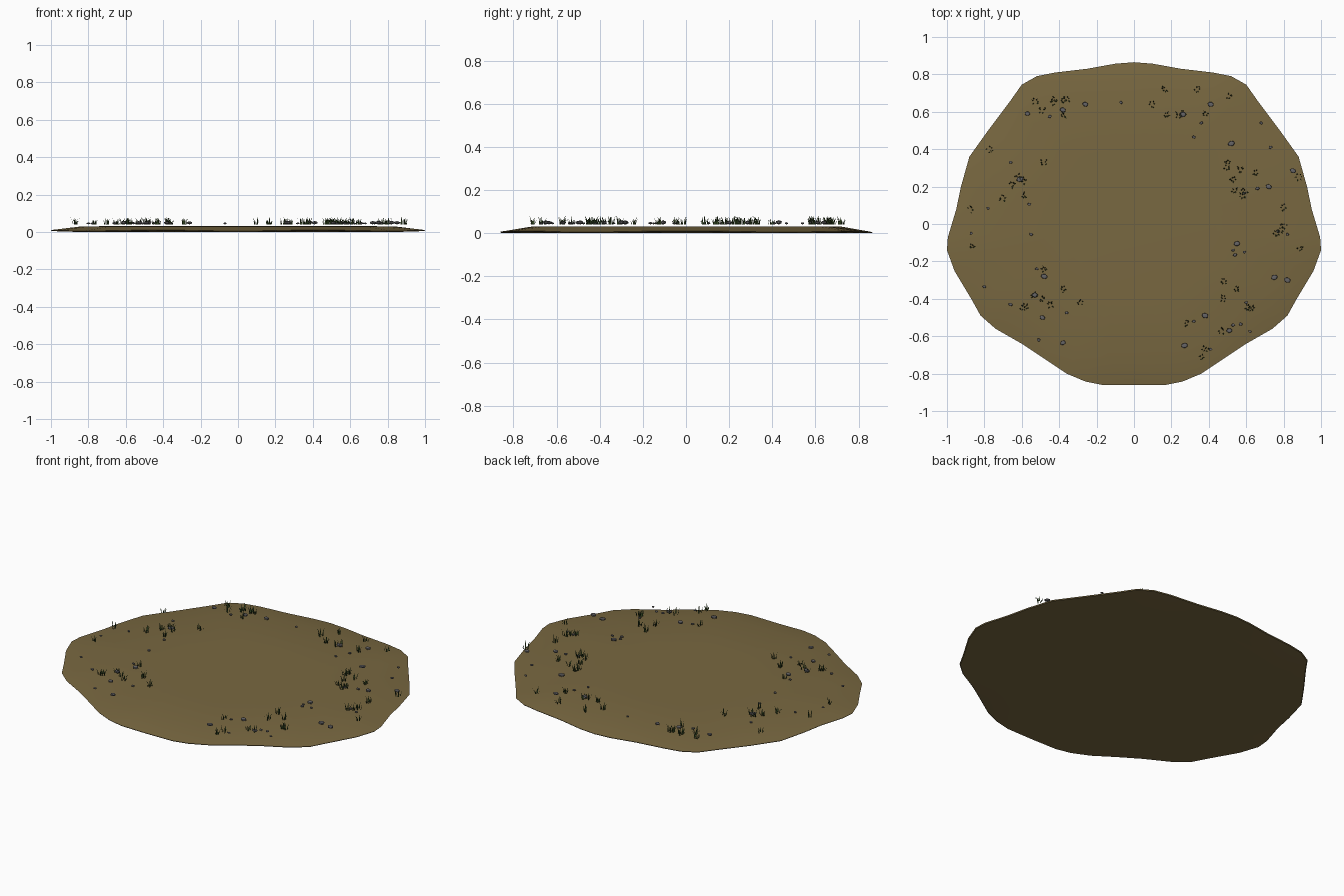
import bpy, bmesh, math, random
from mathutils import Vector, Matrix

if "Cube" in bpy.data.objects:
    bpy.data.objects.remove(bpy.data.objects["Cube"])
random.seed(4)


def mat(name, rgb):
    m = bpy.data.materials.new(name)
    m.diffuse_color = (*rgb, 1)
    m.use_nodes = True
    m.node_tree.nodes["Principled BSDF"].inputs["Base Color"].default_value = m.diffuse_color
    return m


earth = mat("brown earth", (0.19, 0.138, 0.052))
green = mat("grass green", (0.045, 0.085, 0.022))
grey = mat("pebble grey", (0.13, 0.125, 0.13))


def make(name, bm, material, smooth=False):
    me = bpy.data.meshes.new(name)
    bm.to_mesh(me)
    bm.free()
    me.materials.append(material)
    ob = bpy.data.objects.new(name, me)
    bpy.context.collection.objects.link(ob)
    if smooth:
        bpy.context.view_layer.objects.active = ob
        ob.select_set(True)
        bpy.ops.object.shade_smooth_by_angle(angle=math.radians(40))
        ob.select_set(False)
    return ob


# ground: mirrored wavy outline, raised in rings towards a flat middle
half = [(0, .865), (.1, .857), (.25, .83), (.42, .81), (.52, .79), (.6, .745),
        (.66, .66), (.78, .5), (.88, .36), (.925, .2), (.95, .08), (.995, -.07),
        (1, -.14), (.96, -.25), (.87, -.4), (.82, -.49), (.74, -.56), (.6, -.64),
        (.48, -.72), (.36, -.80), (.26, -.842), (.17, -.86), (0, -.86)]
outline = half + [(-x, y) for x, y in half[-2:0:-1]]
n = len(outline)
bm = bmesh.new()


def ring(scale, z, wave=0):
    return [bm.verts.new((x * scale, y * scale,
                          z + wave * math.cos(6 * math.atan2(y, x))))
            for x, y in outline]


def bridge(a, b):
    for i in range(n):
        bm.faces.new((a[i], a[(i + 1) % n], b[(i + 1) % n], b[i]))


rings = [ring(.83, 0), ring(.995, .003, .003), ring(1, .008, .003),
         ring(.835, .030), ring(.45, .032)]
for a, b in zip(rings, rings[1:]):
    bridge(a, b)
bm.faces.new(rings[0])
bm.faces.new(rings[-1])
bmesh.ops.recalc_face_normals(bm, faces=bm.faces)
make("ground_patch", bm, earth, True)

# pebbles: flattened rough stones, large and small
large = [(-.26, .64), (-.38, .61), (-.57, .59), (-.61, .24), (-.48, -.28),
         (-.53, -.38), (-.49, -.50), (-.38, -.635), (.27, -.65), (.38, -.49),
         (.51, -.57), (.75, -.285), (.82, -.30), (.55, -.105), (.72, .20),
         (.85, .285), (.52, .43), (.41, .64), (.26, .585)]
small = [(-.45, .575), (-.66, .33), (-.56, .105), (-.78, .085), (-.55, -.055),
         (-.87, -.05), (-.52, -.24), (-.80, -.335), (-.66, -.43), (-.36, -.475),
         (-.51, -.62), (.32, -.52), (.41, -.67), (.57, -.535), (.62, -.575),
         (.53, -.54), (.60, -.42), (.59, -.15), (.53, -.14), (.54, -.165),
         (.77, -.04), (.82, -.055), (.66, .19), (.59, .165), (.73, .41),
         (.68, .54), (.32, .465), (.36, .54), (-.07, .65)]
bm = bmesh.new()
for spots, size in ((large, .017), (small, .010)):
    for x, y in spots:
        r = size * random.uniform(.85, 1.1)
        m = (Matrix.Translation((x, y, .041 + r * .5))
             @ Matrix.Rotation(random.uniform(-.5, .5), 4, 'Z')
             @ Matrix.Diagonal((r * 1.1, r * .85, r * .55, 1)))
        bmesh.ops.create_icosphere(bm, subdivisions=1, radius=1, matrix=m)
make("pebbles", bm, grey, True)

# grass: tufts of bent, pointed blades
tufts = [(-.77, .40), (-.48, .33), (-.49, .61), (-.43, .65), (-.43, .67),
         (-.38, .66), (-.36, .67), (-.53, .655), (-.38, .58), (-.59, .23),
         (-.62, .25), (-.65, .21), (-.70, .14), (-.59, .15), (-.87, .08),
         (-.865, -.12), (-.48, -.24), (-.38, -.35), (-.53, -.38), (-.58, -.44),
         (-.59, -.45), (-.49, -.40), (-.45, -.43), (-.29, -.42), (.10, .64),
         (.16, .72), (.34, .72), (.51, .68), (.38, .59), (.26, .59),
         (.24, .58), (.17, .58), (.50, .33), (.50, .30), (.57, .29),
         (.53, .24), (.59, .175), (.58, .15), (.65, .27), (.54, .18),
         (.80, .09), (.80, -.01), (.76, -.05), (.78, -.03), (.89, -.13),
         (.88, .25), (.48, -.31), (.48, -.40), (.61, -.45), (.63, -.45),
         (.55, -.35), (.47, -.57), (.51, -.57), (.36, -.71), (.38, -.67),
         (.28, -.53)]
bm = bmesh.new()
for x, y in tufts:
    for k in range(6):
        a = k * math.tau / 6 + random.uniform(-.5, .5)
        out = Vector((math.cos(a), math.sin(a), 0))
        side = Vector((-out.y, out.x, 0)) * random.uniform(.003, .0045)
        base = Vector((x, y, .040)) + out * random.uniform(.004, .016)
        h = random.uniform(.018, .042)
        mid = base + out * .003 + Vector((0, 0, h * .55))
        tip = base + out * random.uniform(.007, .013) + Vector((0, 0, h))
        v = [bm.verts.new(p) for p in (base - side, base + side,
                                       mid + side * .7, mid - side * .7, tip)]
        bm.faces.new((v[0], v[1], v[2], v[3]))
        bm.faces.new((v[3], v[2], v[4]))
make("grass_tufts", bm, green)
